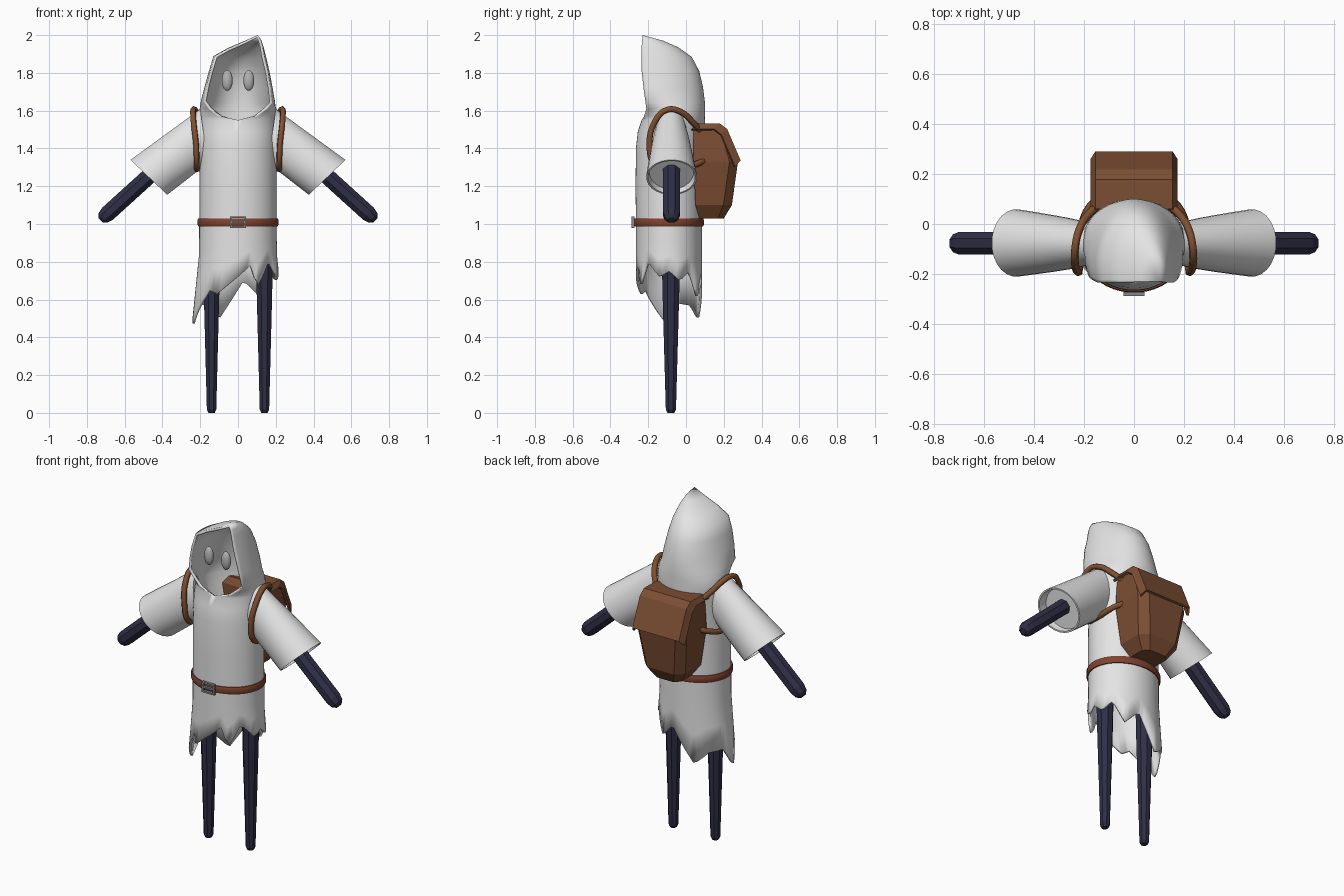
import bpy, bmesh, math
from mathutils import Vector as V

if "Cube" in bpy.data.objects:
    bpy.data.objects.remove(bpy.data.objects["Cube"])


def material(name, rgb):
    m = bpy.data.materials.new(name)
    m.diffuse_color = (*rgb, 1)
    m.use_nodes = True
    m.node_tree.nodes["Principled BSDF"].inputs["Base Color"].default_value = m.diffuse_color
    return m


CLOTH = material("pale cloth", (0.78, 0.78, 0.78))
EYE = material("eye grey", (0.45, 0.45, 0.45))
NAVY = material("dark navy", (0.028, 0.028, 0.062))
LEATHER = material("brown leather", (0.2, 0.075, 0.033))
STRAP = material("strap tan", (0.22, 0.08, 0.03))
BELT = material("red brown belt", (0.22, 0.055, 0.03))
METAL = material("buckle grey", (0.25, 0.25, 0.25))


def finish(name, bm, mat, smooth=None, recalc=True):
    if recalc:
        bmesh.ops.recalc_face_normals(bm, faces=bm.faces)
    me = bpy.data.meshes.new(name)
    bm.to_mesh(me)
    bm.free()
    ob = bpy.data.objects.new(name, me)
    bpy.context.collection.objects.link(ob)
    me.materials.append(mat)
    if smooth:
        bpy.ops.object.select_all(action='DESELECT')
        ob.select_set(True)
        bpy.context.view_layer.objects.active = ob
        bpy.ops.object.shade_smooth_by_angle(angle=math.radians(smooth))
    return ob


def loft(name, rings, mat, smooth=None, caps=True, loop=False):
    """Skin a list of closed rings with equal point counts."""
    bm = bmesh.new()
    vs = [[bm.verts.new(p) for p in r] for r in rings]
    n = len(vs[0])
    pairs = list(zip(vs, vs[1:])) + ([(vs[-1], vs[0])] if loop else [])
    for a, b in pairs:
        for i in range(n):
            j = (i + 1) % n
            bm.faces.new((a[i], a[j], b[j], b[i]))
    if caps and not loop:
        bm.faces.new(vs[0])
        bm.faces.new(vs[-1])
    return finish(name, bm, mat, smooth)


def ellipse(c, a, b, n):
    """Ring around c with half axes a and b."""
    return [V(c) + V(a) * math.cos(t) + V(b) * math.sin(t)
            for t in (2 * math.pi * (i + .5) / n for i in range(n))]


# Ragged hem: height by angle (-90 front, 0 left, 90 back, 180 right)
HEM = [(-90, .72), (-60, .63), (-48, .65), (-20, .53), (-5, .47), (18, .58), (42, .57),
       (65, .50), (98, .70), (120, .62), (142, .75), (160, .70), (180, .75), (197, .72),
       (220, .80), (242, .67), (252, .78), (270, .72)]


def hem(deg):
    for (a, za), (b, zb) in zip(HEM, HEM[1:]):
        if deg <= b:
            return za + (zb - za) * (deg - a) / (b - a)
    return HEM[-1][1]


# Robe with hood: rows of left edge x,z, right edge x,z, front y, back y, half width
ROWS = [(0, 1.0, 0, 1.0, -.265, .085, .205),
        (0, 1.2, 0, 1.2, -.267, .085, .203),
        (0, 1.4, 0, 1.4, -.265, .09, .203),
        (0, 1.49, 0, 1.49, -.255, .1, .205),
        (0, 1.55, 0, 1.55, -.235, .1, .205),
        (-.09, 1.57, .09, 1.57, -.222, .1, .205),
        (-.15, 1.61, .15, 1.61, -.21, .1, .203),
        (-.18, 1.65, .18, 1.64, -.214, .1, .197),
        (-.165, 1.73, .172, 1.72, -.225, .09, .18),
        (-.145, 1.81, .157, 1.81, -.235, .07, .16),
        (-.12, 1.89, .14, 1.88, -.235, .03, .14),
        (-.05, 1.93, .13, 1.94, -.235, -.04, .095),
        (.03, 1.965, .12, 1.975, -.232, -.12, .048),
        (.105, 2.0, .105, 2.0, -.23, -.229, .0005)]
N = 60


def robe_row(row, skirt=0):
    xl, zl, xr, zr, yf, yb, w = row
    phi = math.acos(min(1, (xr - xl) / 2 / w))
    ry = (yb - yf) / (1 + math.sin(phi))
    pts = []
    for i in range(N + 1):
        u = i / N
        t = -phi + u * (math.pi + 2 * phi)
        z = zl + (zr - zl) * u
        z += (hem(math.degrees(t)) - z) * skirt
        flare = 1 + .5 * max(0, .85 - z)      # cloth widens where it hangs low
        pts.append(V(((xl + xr) / 2 - w * flare * math.cos(t), yb - ry + ry * math.sin(t), z)))
    return pts


grid = [robe_row(ROWS[0], s) for s in (1, .66, .33)] + [robe_row(r) for r in ROWS]
bm = bmesh.new()
vs = [[bm.verts.new(p) for p in r] for r in grid]
for a, b in zip(vs, vs[1:]):
    for i in range(N):
        bm.faces.new((a[i + 1], a[i], b[i], b[i + 1]))
bmesh.ops.remove_doubles(bm, verts=bm.verts, dist=.0015)
robe = finish("hooded_robe", bm, CLOTH, 50, recalc=False)
mod = robe.modifiers.new("cloth thickness", 'SOLIDIFY')
mod.thickness, mod.offset = .014, -1

# Belt
def band(d, z):
    return ellipse((0, -.09, z), (.203 + d, 0, 0), (0, .173 + d, 0), 40)

loft("belt", [band(-.004, .988), band(.008, .988), band(.012, .997), band(.012, 1.021),
              band(.008, 1.03), band(-.004, 1.03)], BELT, 40, loop=True)

# Buckle: frame and prong
bm = bmesh.new()
for x, z, sx, sz in [(-.037, 1.01, .01, .062), (.037, 1.01, .01, .062),
                     (0, .984, .084, .01), (0, 1.036, .084, .01), (.003, 1.01, .07, .01)]:
    for v in bmesh.ops.create_cube(bm, size=1)['verts']:
        v.co = V((v.co.x * sx + x, v.co.y * .016 - .28, v.co.z * sz + z))
finish("belt_buckle", bm, METAL)

# Backpack body: chamfered sections
def section(z, hx, y0, y1, c):
    return [V(p) for p in ((-hx, y0, z), (hx, y0, z), (hx, y1 - c, z), (hx - c, y1, z),
                           (-hx + c, y1, z), (-hx, y1 - c, z))]

loft("backpack", [section(1.03, .085, .07, .20, .03), section(1.10, .135, .05, .243, .045),
                  section(1.33, .165, .04, .275, .045), section(1.49, .155, .04, .215, .03),
                  section(1.525, .135, .06, .18, .02)], LEATHER)

# Backpack flap: folded sheet over the top
PROFILE = [(.06, 1.532), (.178, 1.533), (.218, 1.503), (.29, 1.335)]
bm = bmesh.new()
cols = [[bm.verts.new((x, y - d, z - d)) for y, z in PROFILE]
        for x, d in ((-.174, .03), (-.155, 0), (.155, 0), (.174, .03))]
for a, b in zip(cols, cols[1:]):
    for i in range(3):
        bm.faces.new((a[i], b[i], b[i + 1], a[i + 1]))
for f in bm.faces:
    f.normal_update()
if sum(f.normal.z for f in bm.faces) < 0:
    bmesh.ops.reverse_faces(bm, faces=bm.faces)
flap = finish("backpack_flap", bm, LEATHER, recalc=False)
mod = flap.modifiers.new("thickness", 'SOLIDIFY')
mod.thickness, mod.offset = .014, -1

# Paired parts
STRAP_PATH = [(.12, .09, 1.47), (.185, .035, 1.54), (.222, -.03, 1.595), (.236, -.1, 1.605),
              (.236, -.16, 1.55), (.222, -.193, 1.42), (.218, -.16, 1.31), (.215, -.06, 1.29),
              (.19, .05, 1.315), (.12, .12, 1.35)]
for s, side in ((-1, "left"), (1, "right")):
    # Sleeve: flared, with a recessed opening
    def cuff(t, k=1.0):
        c = V((.18, -.08, 1.465)).lerp(V((.472, -.076, 1.247)), t)
        a = V((.02, 0, .145)).lerp(V((.098, 0, .093)), t) * k
        return [V((p.x * s, p.y, p.z)) for p in
                ellipse(c, a, (0, (.085 + .05 * min(1, t) ** .8) * k, 0), 24)]
    loft(side + "_sleeve", [cuff(0), cuff(.25), cuff(.5), cuff(.75), cuff(1), cuff(1, .93),
                            cuff(.88, .9)], CLOTH, 40)

    # Arm and leg: eight-sided tapered rods
    loft(side + "_arm", [ellipse((x * s, -.077, z), (.68 * r * s, 0, .74 * r), (0, r * 1.05, 0), 8)
                         for x, z, r in ((.40, 1.318, .046), (.69, 1.055, .046),
                                         (.715, 1.032, .037), (.728, 1.02, .018))], NAVY)
    loft(side + "_leg", [ellipse((.14 * s, -.08, z), (r, 0, 0), (0, r * 1.08, 0), 8)
                         for z, r in ((0, .018), (.018, .027), (.62, .044), (1.0, .052))], NAVY)

    # Eye
    bm = bmesh.new()
    bmesh.ops.create_uvsphere(bm, u_segments=16, v_segments=10, radius=1)
    for v in bm.verts:
        v.co = V((v.co.x * .029 + s * .057, v.co.y * .022 - .195, v.co.z * .055 + 1.76))
    finish(side + "_eye", bm, EYE, 60)

    # Shoulder strap
    cu = bpy.data.curves.new(side + "_strap", 'CURVE')
    cu.dimensions = '3D'
    cu.bevel_depth, cu.bevel_resolution, cu.resolution_u = .016, 1, 4
    cu.use_fill_caps = True
    sp = cu.splines.new('BEZIER')
    sp.bezier_points.add(len(STRAP_PATH) - 1)
    for bp, (x, y, z) in zip(sp.bezier_points, STRAP_PATH):
        bp.co = (x * s, y, z)
        bp.handle_left_type = bp.handle_right_type = 'AUTO'
    ob = bpy.data.objects.new(side + "_strap", cu)
    bpy.context.collection.objects.link(ob)
    cu.materials.append(STRAP)
    bpy.ops.object.select_all(action='DESELECT')
    ob.select_set(True)
    bpy.context.view_layer.objects.active = ob
    bpy.ops.object.convert(target='MESH')
